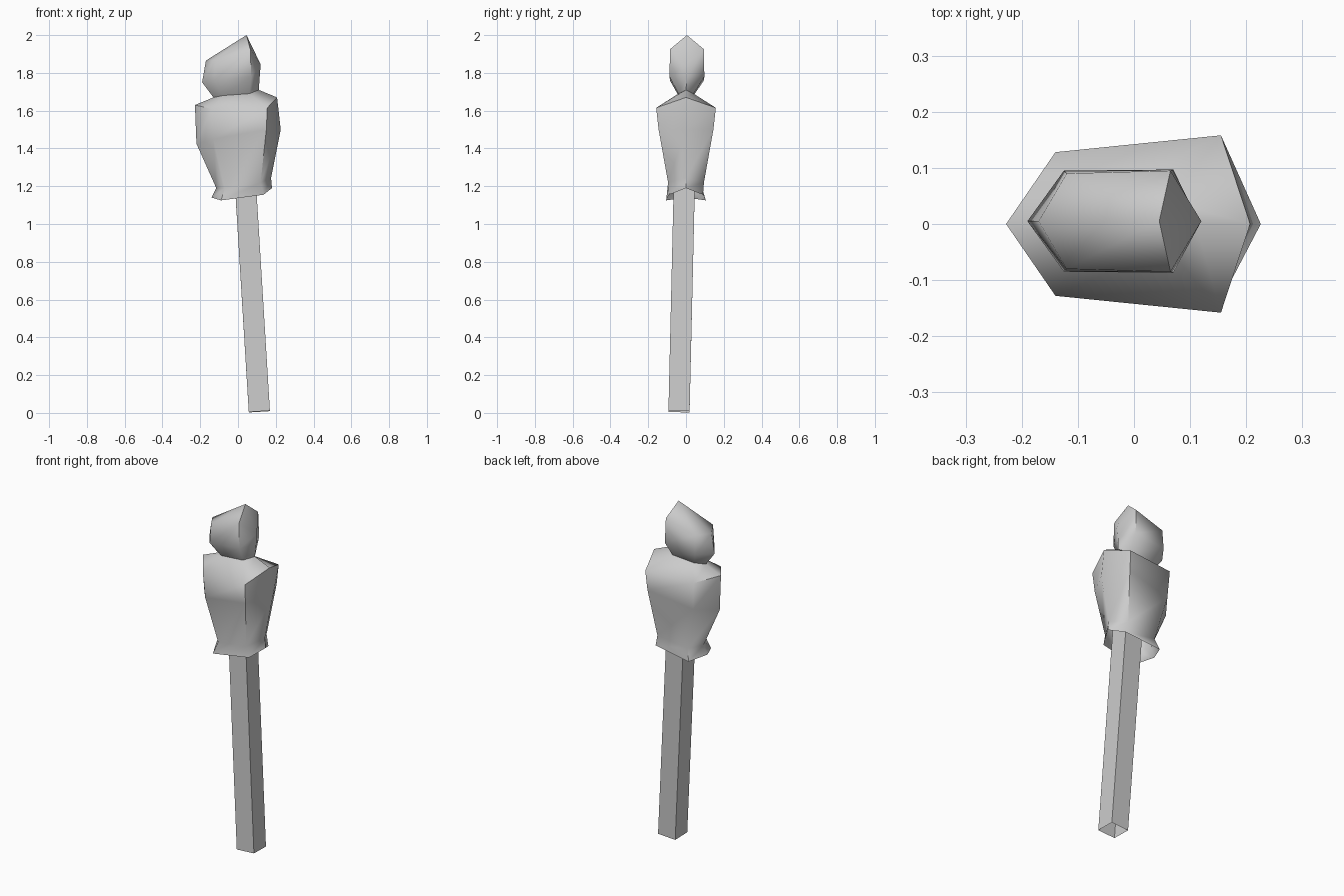
import bpy, bmesh, math
from mathutils import Vector

cube = bpy.data.objects.get("Cube")
if cube:
    bpy.data.objects.remove(cube, do_unlink=True)

grey = bpy.data.materials.new("plain grey")
grey.use_nodes = True
colour = (0.6, 0.6, 0.6, 1)
grey.diffuse_color = colour
grey.node_tree.nodes["Principled BSDF"].inputs["Base Color"].default_value = colour


def make_object(name, bm, smooth):
    bmesh.ops.recalc_face_normals(bm, faces=bm.faces)
    mesh = bpy.data.meshes.new(name)
    bm.to_mesh(mesh)
    bm.free()
    mesh.materials.append(grey)
    for p in mesh.polygons:
        p.use_smooth = smooth
    obj = bpy.data.objects.new(name, mesh)
    bpy.context.collection.objects.link(obj)
    return obj


def hex_ring(bm, left, left_pair, right_pair, right, shift=0):
    """Six points: a tip at each end and a mirrored pair beside each tip."""
    (lx, ly, lz), (rx, ry, rz) = left_pair, right_pair
    points = [(left[0], 0, left[1]), (lx, -ly, lz), (rx, -ry, rz),
              (right[0], 0, right[1]), (rx, ry, rz), (lx, ly, lz)]
    return [bm.verts.new((x, y + shift, z)) for x, y, z in points]


def bridge(bm, a, b):
    for i in range(6):
        j = (i + 1) % 6
        bm.faces.new((a[i], a[j], b[j], b[i]))


# Figure: stacked hexagonal loops from the open hem to the pointed head
bm = bmesh.new()
rings = [
    hex_ring(bm, (-.14, 1.14), (-.09, .105, 1.125), (.135, .09, 1.155), (.18, 1.19)),     # hem
    hex_ring(bm, (-.115, 1.19), (-.07, .085, 1.19), (.12, .095, 1.22), (.175, 1.245)),    # waist
    hex_ring(bm, (-.22, 1.425), (-.13, .12, 1.45), (.15, .145, 1.5), (.226, 1.5)),        # chest
    hex_ring(bm, (-.228, 1.63), (-.14, .128, 1.61), (.155, .158, 1.615), (.207, 1.67)),   # shoulders
    hex_ring(bm, (-.13, 1.67), (-.08, .04, 1.68), (.06, .04, 1.69), (.11, 1.71)),         # neck
    hex_ring(bm, (-.19, 1.75), (-.125, .09, 1.76), (.07, .092, 1.78), (.115, 1.78), .005),  # jaw
    hex_ring(bm, (-.17, 1.865), (-.12, .085, 1.87), (.065, .09, 1.925), (.12, 1.845), .005),  # brow
]
for lower, upper in zip(rings, rings[1:]):
    bridge(bm, lower, upper)
crown = bm.verts.new((.045, .005, 2))
for i in range(6):
    bm.faces.new((rings[-1][i], rings[-1][(i + 1) % 6], crown))
figure = make_object("figure", bm, True)
bpy.context.view_layer.objects.active = figure
figure.select_set(True)
bpy.ops.object.shade_smooth_by_angle(angle=math.radians(60))

# Handle: leaning square tube, open at the foot
bm = bmesh.new()
foot, head = Vector((.113, -.037, .007)), Vector((.037, -.008, 1.25))
bmesh.ops.create_cube(bm, size=1)
length = (head - foot).length
lean = Vector((0, 0, 1)).rotation_difference(head - foot)
bottom = [f for f in bm.faces if f.normal.z < -.5]
bmesh.ops.delete(bm, geom=bottom, context='FACES_ONLY')
for v in bm.verts:
    v.co = (foot + head) / 2 + lean @ Vector((v.co.x * .112, v.co.y * .112, v.co.z * length))
make_object("handle", bm, False)
